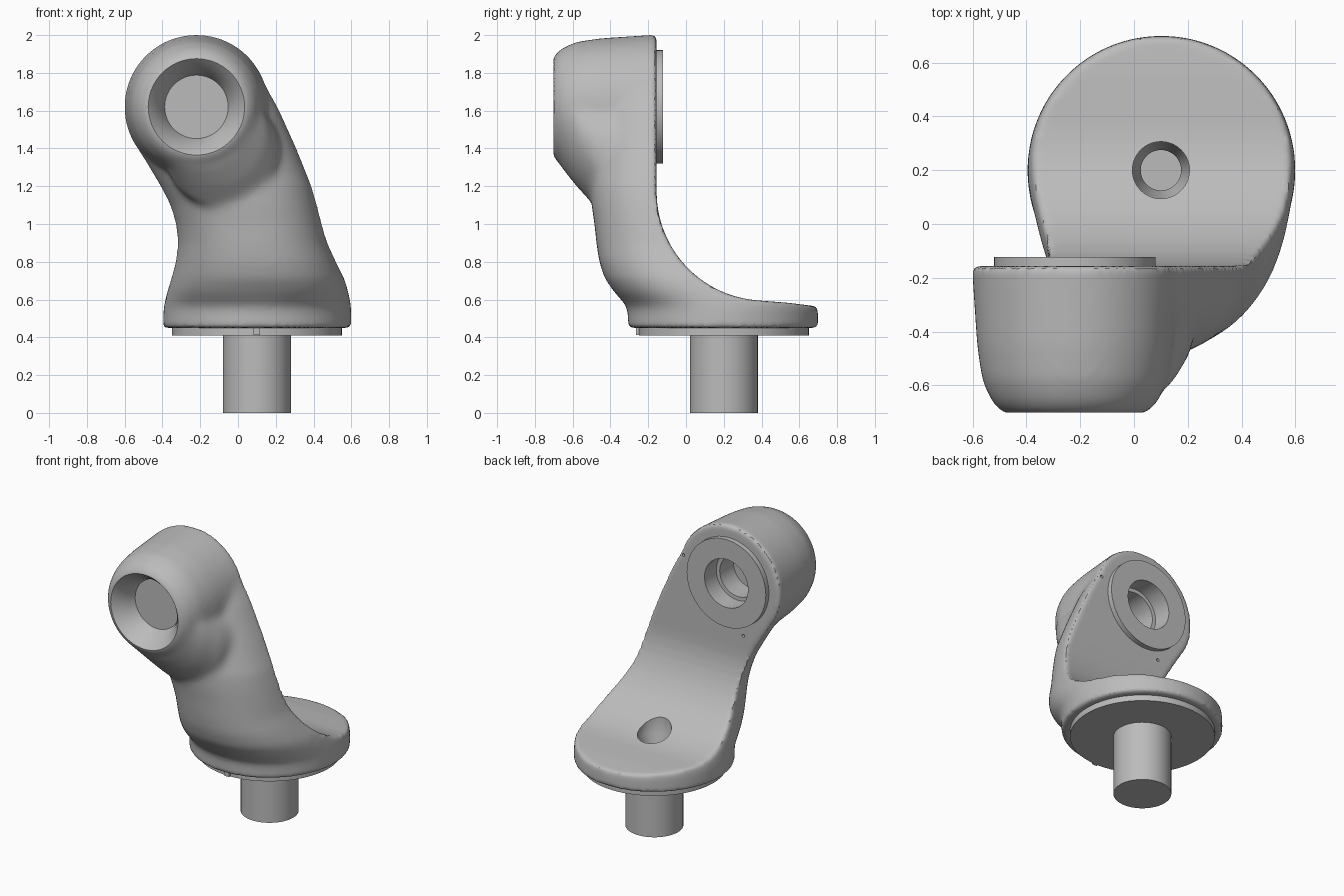
import bpy, bmesh
from math import sin, cos, pi, radians
from mathutils import Vector

old = bpy.data.objects.get("Cube")
if old:
    bpy.data.objects.remove(old)

grey = bpy.data.materials.new("satin grey")
grey.use_nodes = True
grey.diffuse_color = (0.5, 0.5, 0.5, 1)
grey.node_tree.nodes["Principled BSDF"].inputs["Base Color"].default_value = (0.5, 0.5, 0.5, 1)

SIDES = 72
ANGLES = [2 * pi * i / SIDES for i in range(SIDES)]
BASE = (0.10, 0.20)      # x, y of the base axis
HEAD = (-0.22, 1.62)     # x, z of the head axis


def loft(bm, rings):
    """Skin a row of equal point rings and cap both ends."""
    rows = [[bm.verts.new(p) for p in ring] for ring in rings]
    n = len(rows[0])
    for a, b in zip(rows, rows[1:]):
        for i in range(n):
            bm.faces.new((a[i], a[(i + 1) % n], b[(i + 1) % n], b[i]))
    bm.faces.new(rows[0])
    bm.faces.new(rows[-1])


def finish(name, bm):
    bmesh.ops.recalc_face_normals(bm, faces=bm.faces)
    mesh = bpy.data.meshes.new(name)
    bm.to_mesh(mesh)
    bm.free()
    mesh.materials.append(grey)
    obj = bpy.data.objects.new(name, mesh)
    bpy.context.collection.objects.link(obj)
    return obj


def solid(name, rings):
    bm = bmesh.new()
    loft(bm, rings)
    return finish(name, bm)


def ring_y(y, r, x=HEAD[0], z=HEAD[1]):
    return [(x + r * cos(t), y, z + r * sin(t)) for t in ANGLES]


def ring_z(z, r):
    return [(BASE[0] + r * cos(t), BASE[1] + r * sin(t), z) for t in ANGLES]


def section(z, left, right, yc, front):
    """Horizontal slice: rounded front, circular back."""
    n = 2.0 if z < 0.6 else 2.25
    def power(v):
        return (1 if v > 0 else -1) * abs(v) ** (2 / n)
    cx, half = (left + right) / 2, (right - left) / 2
    return [(cx + half * power(cos(t)),
             yc + power(sin(t)) * (0.5 if sin(t) > 0 else yc - front), z) for t in ANGLES]


def prism(name, outline):
    """Side outline (y, z) carried across the full width."""
    return solid(name, [[(x, y, z) for y, z in outline] for x in (-1.5, 1.5)])


def cut(obj, cutter):
    mod = obj.modifiers.new("cut", 'BOOLEAN')
    mod.operation, mod.solver, mod.object = 'DIFFERENCE', 'EXACT', cutter
    cutter.hide_render = True


def soften(obj, voxel, steps):
    remesh = obj.modifiers.new("remesh", 'REMESH')
    remesh.mode, remesh.voxel_size = 'VOXEL', voxel
    smooth = obj.modifiers.new("soften", 'SMOOTH')
    smooth.factor, smooth.iterations = 0.5, steps


def bake(obj, angle):
    bpy.ops.object.select_all(action='DESELECT')
    obj.select_set(True)
    bpy.context.view_layer.objects.active = obj
    bpy.ops.object.convert(target='MESH')
    bpy.ops.object.shade_smooth_by_angle(angle=radians(angle))


# Arm: base and neck slices, head boss and the drape beneath the boss
bm = bmesh.new()
loft(bm, [section(*row) for row in (
    (0.30, -0.40, 0.60, 0.20, -0.30), (0.56, -0.395, 0.60, 0.20, -0.31),
    (0.64, -0.375, 0.585, 0.15, -0.38), (0.71, -0.355, 0.565, 0.08, -0.43),
    (0.80, -0.33, 0.52, 0.00, -0.46), (0.90, -0.32, 0.475, -0.05, -0.475),
    (1.00, -0.33, 0.445, -0.10, -0.485), (1.10, -0.36, 0.42, -0.12, -0.50),
    (1.20, -0.41, 0.39, -0.15, -0.51), (1.40, -0.53, 0.31, -0.15, -0.51),
    (1.60, -0.59, 0.22, -0.15, -0.50), (1.80, -0.55, 0.11, -0.15, -0.42),
    (1.90, -0.47, 0.03, -0.15, -0.36), (1.97, -0.35, -0.09, -0.15, -0.28))])
loft(bm, [ring_y(y, r) for y, r in (
    (0.0, 0.385), (-0.16, 0.383), (-0.45, 0.364), (-0.58, 0.345), (-0.66, 0.31), (-0.705, 0.265))])
loft(bm, [ring_y(*row) for row in (
    (-0.15, 0.32, -0.05, 1.34), (-0.48, 0.30, -0.09, 1.39),
    (-0.58, 0.29, -0.14, 1.49), (-0.66, 0.27, -0.20, 1.57))])
arm = finish("arm", bm)

# Curved back of the arm, and the flat underside
sweep = [(0.42 - 0.576 * cos(a), 1.17 - 0.576 * sin(a))
         for a in (radians(6 * i) for i in range(15))]
back = prism("back_cutter", [(-0.156, 2.5)] + sweep + [(0.55, 0.582), (0.72, 0.56), (1.5, 0.5), (1.5, 2.5)])
under = prism("under_cutter", [(-1.5, 0.1), (1.5, 0.1), (1.5, 0.45), (-1.5, 0.45)])

# Dished front recess, stepped rear bore, base hole and locating holes
dish = solid("dish_cutter", [ring_y(y, r) for y, r in (
    (-0.80, 0.29), (-0.72, 0.275), (-0.695, 0.25), (-0.66, 0.22), (-0.61, 0.188), (-0.56, 0.168))])
bore = solid("bore_cutter", [ring_y(y, r) for y, r in (
    (0.1, 0.165), (-0.25, 0.165), (-0.251, 0.14), (-0.40, 0.14))])
well = solid("well_cutter", [ring_z(z, r) for z, r in (
    (0.9, 0.106), (0.58, 0.106), (0.52, 0.075), (0.47, 0.075))])
pins = [solid("pin_cutter", [ring_y(y, 0.01, HEAD[0] + 0.36 * cos(a), HEAD[1] + 0.36 * sin(a))
                             for y in (0.0, -0.2)]) for a in (radians(14), radians(253))]

soften(arm, 0.018, 14)
cut(arm, back)
cut(arm, under)
soften(arm, 0.014, 6)
for cutter in [dish, bore, well] + pins:
    cut(arm, cutter)
bake(arm, 35)

# Raised ring behind the head
pad = solid("head_ring", [ring_y(y, 0.30) for y in (-0.17, -0.122)])
cut(pad, bore)
bake(pad, 35)

# Plate and peg below the base, with a small key on the plate's front edge
bake(solid("base_plate", [ring_z(z, 0.45) for z in (0.41, 0.46)]), 35)
bake(solid("peg", [ring_z(z, 0.18) for z in (0.0, 0.415)]), 35)
bm = bmesh.new()
bmesh.ops.create_cube(bm, size=1)
bmesh.ops.scale(bm, vec=Vector((0.035, 0.03, 0.04)), verts=bm.verts)
bmesh.ops.translate(bm, vec=Vector((0.10, -0.25, 0.432)), verts=bm.verts)
finish("plate_key", bm)

for cutter in [back, under, dish, bore, well] + pins:
    bpy.data.objects.remove(cutter)
